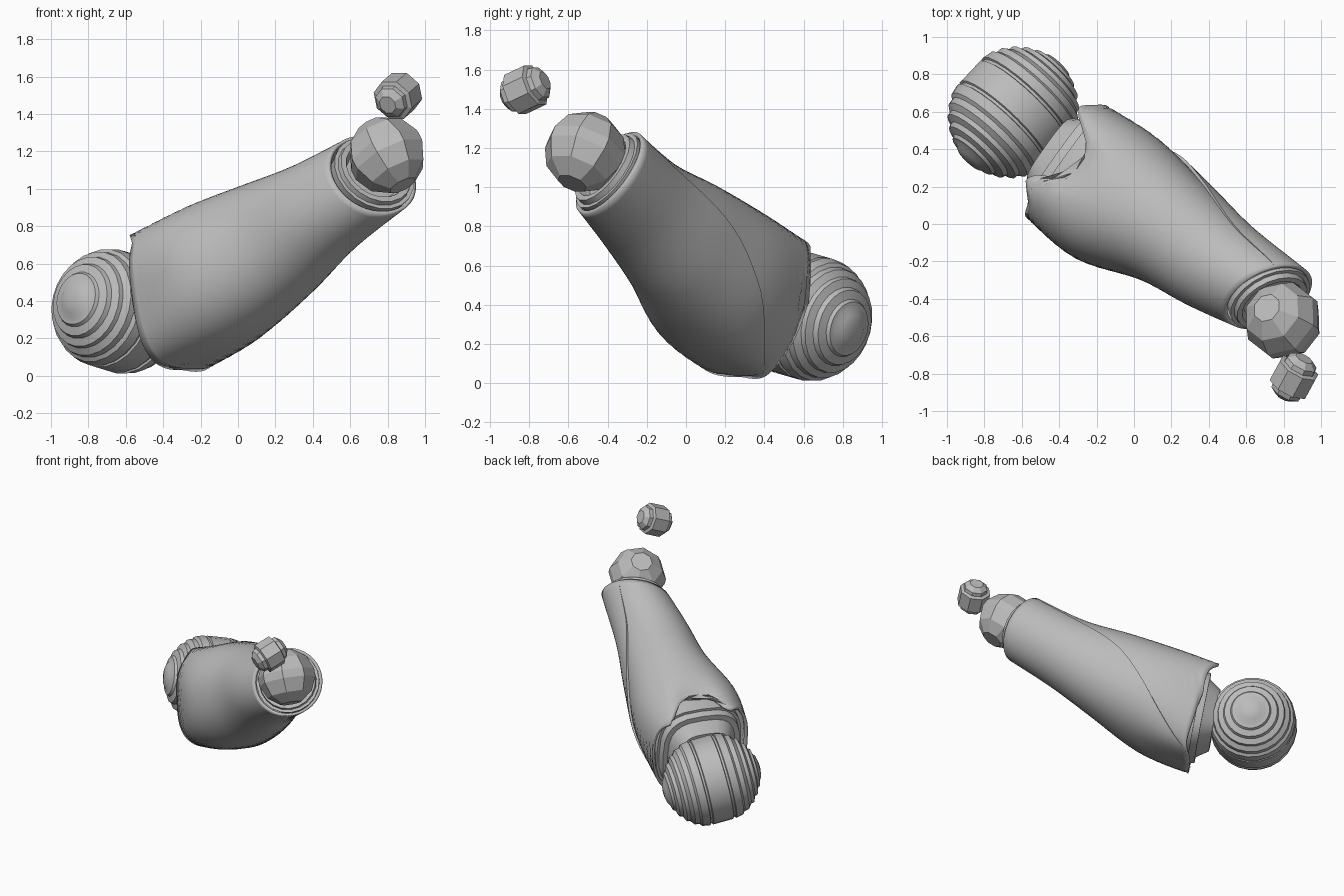
import bpy, bmesh
from math import sin, cos, pi, radians, exp
from mathutils import Vector

cube = bpy.data.objects.get("Cube")
if cube:
    bpy.data.objects.remove(cube, do_unlink=True)

grey = bpy.data.materials.new("plain_grey")
grey.use_nodes = True
grey.diffuse_color = (0.5, 0.5, 0.5, 1)
grey.node_tree.nodes["Principled BSDF"].inputs["Base Color"].default_value = (0.5, 0.5, 0.5, 1)


def build(name, rings, closed_ends=True, smooth=30):
    """Skin a list of equal-length closed rings into an object."""
    bm = bmesh.new()
    rows = [[bm.verts.new(p) for p in ring] for ring in rings]
    n = len(rows[0])
    for low, high in zip(rows, rows[1:]):
        for i in range(n):
            j = (i + 1) % n
            bm.faces.new((low[i], low[j], high[j], high[i]))
    if closed_ends:
        bm.faces.new(rows[0][::-1])
        bm.faces.new(rows[-1])
    bmesh.ops.remove_doubles(bm, verts=bm.verts, dist=0.0005)
    bmesh.ops.recalc_face_normals(bm, faces=bm.faces)
    mesh = bpy.data.meshes.new(name)
    bm.to_mesh(mesh)
    bm.free()
    mesh.materials.append(grey)
    obj = bpy.data.objects.new(name, mesh)
    bpy.context.collection.objects.link(obj)
    if smooth:
        bpy.ops.object.select_all(action='DESELECT')
        obj.select_set(True)
        bpy.context.view_layer.objects.active = obj
        bpy.ops.object.shade_smooth_by_angle(angle=radians(smooth))
    return obj


def frame(normal):
    n = Vector(normal).normalized()
    side = Vector((0, 0, 1)).cross(n).normalized()
    return n, side, n.cross(side)


def lathe(name, centre, axis, profile, segments, smooth=30):
    """Turn (distance along axis, radius) pairs around an axis."""
    n, s, u = frame(axis)
    c = Vector(centre)
    angles = [2 * pi * (i + 0.5) / segments for i in range(segments)]
    return build(name, [[c + n * t + (s * cos(a) + u * sin(a)) * r for a in angles]
                        for t, r in profile], True, smooth)


def mirrored(half):
    return [(-t, r) for t, r in half] + [(t, r) for t, r in reversed(half)]


def clamp(v):
    return min(max(v, 0), 1)


def power(v, e):
    return (1 if v >= 0 else -1) * abs(v) ** (2 / e)


def section_point(sec, angle, scale=1.0):
    """Point on a rounded-box cross-section: centre, normal, two radii, squareness."""
    n, s, u = frame(sec[3:6])
    return (Vector(sec[:3]) + s * sec[6] * scale * power(cos(angle), sec[8])
            + u * sec[7] * scale * power(sin(angle), sec[8]))


def spline(secs, t):
    """Smooth interpolation through the cross-sections."""
    x = t * (len(secs) - 1)
    i = min(int(x), len(secs) - 2)
    f = x - i
    last = len(secs) - 1
    a, b, c, d = (secs[min(max(k, 0), last)] for k in (i - 1, i, i + 1, i + 2))
    return [q + 0.5 * f * (r - p + f * (2 * p - 5 * q + 4 * r - w + f * (3 * (q - r) + w - p)))
            for p, q, r, w in zip(a, b, c, d)]


# Forearm shell, elbow to wrist
sections = [
    (-0.35, 0.325, 0.41, 0.80, -0.57, 0.17, 0.37, 0.385, 3.0),
    (-0.09, 0.14, 0.55, 0.76, -0.56, 0.35, 0.395, 0.395, 2.3),
    (0.20, -0.03, 0.73, 0.70, -0.53, 0.48, 0.32, 0.345, 2.1),
    (0.45, -0.22, 0.90, 0.60, -0.60, 0.53, 0.275, 0.28, 2.0),
    (0.72, -0.39, 1.073, 0.39, -0.73, 0.56, 0.252, 0.252, 2.0),
]
ROWS, COLS = 24, 72
rings = []
for row in range(ROWS + 1):
    t = row / ROWS
    sec = spline(sections, t)
    n, s, u = frame(sec[3:6])
    seam = radians(-75 + 140 * t ** 0.7)
    fade = max(0, 1 - t / 0.3)
    ring = []
    for i in range(COLS + 1):
        # Overlapping fold that runs along the seam
        scale = 1 - 0.05 * sin(pi * t) * exp(-5 * i / COLS)
        p = section_point(sec, seam + 2 * pi * i / COLS, scale)
        off = p - Vector(sec[:3])
        side, up = off.dot(s), off.dot(u)
        # Notch between two raised ears in the upper elbow rim
        across = abs(side - 0.04)
        notch = 0.11 * clamp((0.18 - across) / 0.08)
        ear = 0.08 * clamp(1 - abs(across - 0.24) / 0.1)
        p += n * (notch - ear) * clamp((up - 0.1) / 0.2) * fade
        # Lower outer corner of the rim drawn in to a point
        corner = clamp(side / 0.28) * clamp(-up / 0.3)
        p += (n * 0.05 - s * 0.06 - u * 0.04) * corner * fade
        ring.append(p)
    rings.append(ring)
shell = build("forearm_shell", rings, False, 35)
solid = shell.modifiers.new("thickness", 'SOLIDIFY')
solid.thickness = 0.02
solid.offset = -1

# Stepped collar between the shell and the elbow
steps = [(0.15, 0.9), (0.02, 0.88), (0.02, 0.83), (-0.03, 0.8), (-0.03, 0.7), (-0.12, 0.55)]
n_elbow = frame(sections[0][3:6])[0]
build("elbow_collar", [[section_point(sections[0], 2 * pi * i / 24, k) + n_elbow * d
                        for i in range(24)] for d, k in steps])

# Elbow joint with turned ridges
ridges = [(0.365, 0.03), (0.355, 0.08), (0.335, 0.11), (0.33, 0.14), (0.312, 0.15),
          (0.298, 0.195), (0.272, 0.205), (0.255, 0.245), (0.23, 0.25), (0.205, 0.283),
          (0.17, 0.288), (0.155, 0.308), (0.1, 0.32), (0.095, 0.308), (0.08, 0.308),
          (0.075, 0.32)]
lathe("elbow_joint", (-0.645, 0.597, 0.345), (0.46, 0.49, -0.14), mirrored(ridges), 24)

# Wrist collar and faceted wrist ball
lathe("wrist_collar", sections[-1][:3], sections[-1][3:6],
      [(-0.08, 0.22), (0.02, 0.231), (0.02, 0.21), (0.05, 0.205), (0.05, 0.175), (0, 0.15)], 20)
R = 0.21
facets = [(R * cos(radians(a)), R * sin(radians(a))) for a in (22, 52)]
lathe("wrist_ball", (0.795, -0.515, 1.18), (-0.09, 0.07, 0.17),
      mirrored(facets + [(0.03, R)]), 8, 0)

# Small loose hand joint
lathe("hand_joint", (0.855, -0.82, 1.497), (0.38, 0.7, 0.33),
      mirrored([(0.125, 0.05), (0.097, 0.088), (0.07, 0.092), (0.062, 0.116)]), 8, 0)
